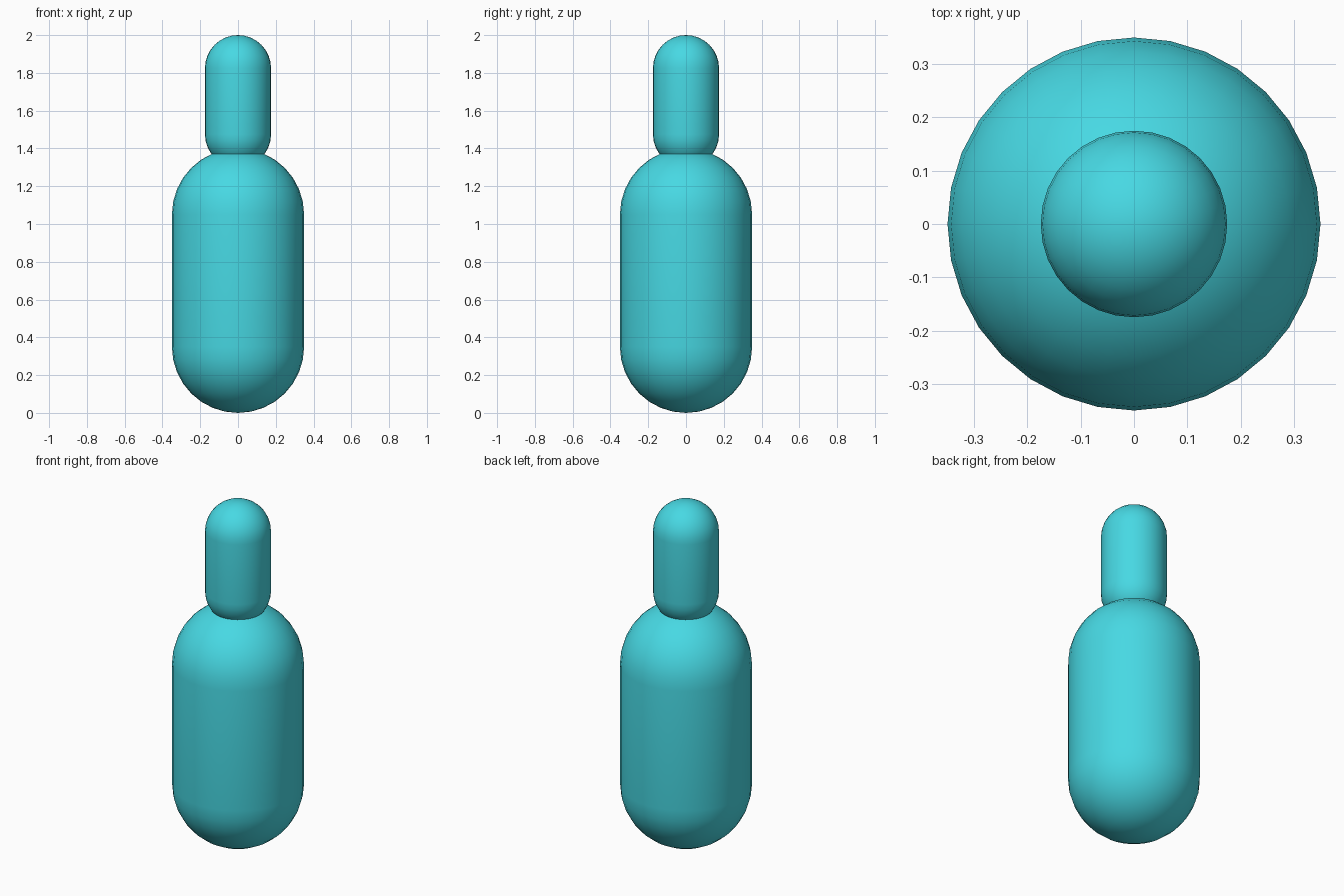
import bpy, bmesh, math

if "Cube" in bpy.data.objects:
    bpy.data.objects.remove(bpy.data.objects["Cube"])

SIDES = 32

mat = bpy.data.materials.new("turquoise")
mat.diffuse_color = (0.063, 0.69, 0.77, 1.0)
mat.use_nodes = True
mat.node_tree.nodes["Principled BSDF"].inputs["Base Color"].default_value = mat.diffuse_color


def capsule(name, radius, bottom, top):
    """Upright capsule: a sphere profile split at its equator, spun around z."""
    half = SIDES // 4
    low = [(i * math.pi / 2 / half - math.pi / 2, bottom + radius) for i in range(half + 1)]
    high = [(i * math.pi / 2 / half, top - radius) for i in range(half + 1)]
    bm = bmesh.new()
    pts = [bm.verts.new((radius * math.cos(a), 0, z + radius * math.sin(a)))
           for a, z in low + high]
    edges = [bm.edges.new(pair) for pair in zip(pts, pts[1:])]
    bmesh.ops.spin(bm, geom=pts + edges, cent=(0, 0, 0), axis=(0, 0, 1),
                   angle=2 * math.pi, steps=SIDES, use_duplicate=False)
    bmesh.ops.remove_doubles(bm, verts=bm.verts, dist=1e-4)
    bmesh.ops.recalc_face_normals(bm, faces=bm.faces)
    for f in bm.faces:
        f.smooth = True
    mesh = bpy.data.meshes.new(name)
    bm.to_mesh(mesh)
    bm.free()
    mesh.materials.append(mat)
    obj = bpy.data.objects.new(name, mesh)
    bpy.context.collection.objects.link(obj)
    return obj


# wide lower capsule and the slim one sunk into its top
capsule("body", 0.35, 0.0, 1.4)
capsule("neck", 0.175, 1.3, 2.0)
